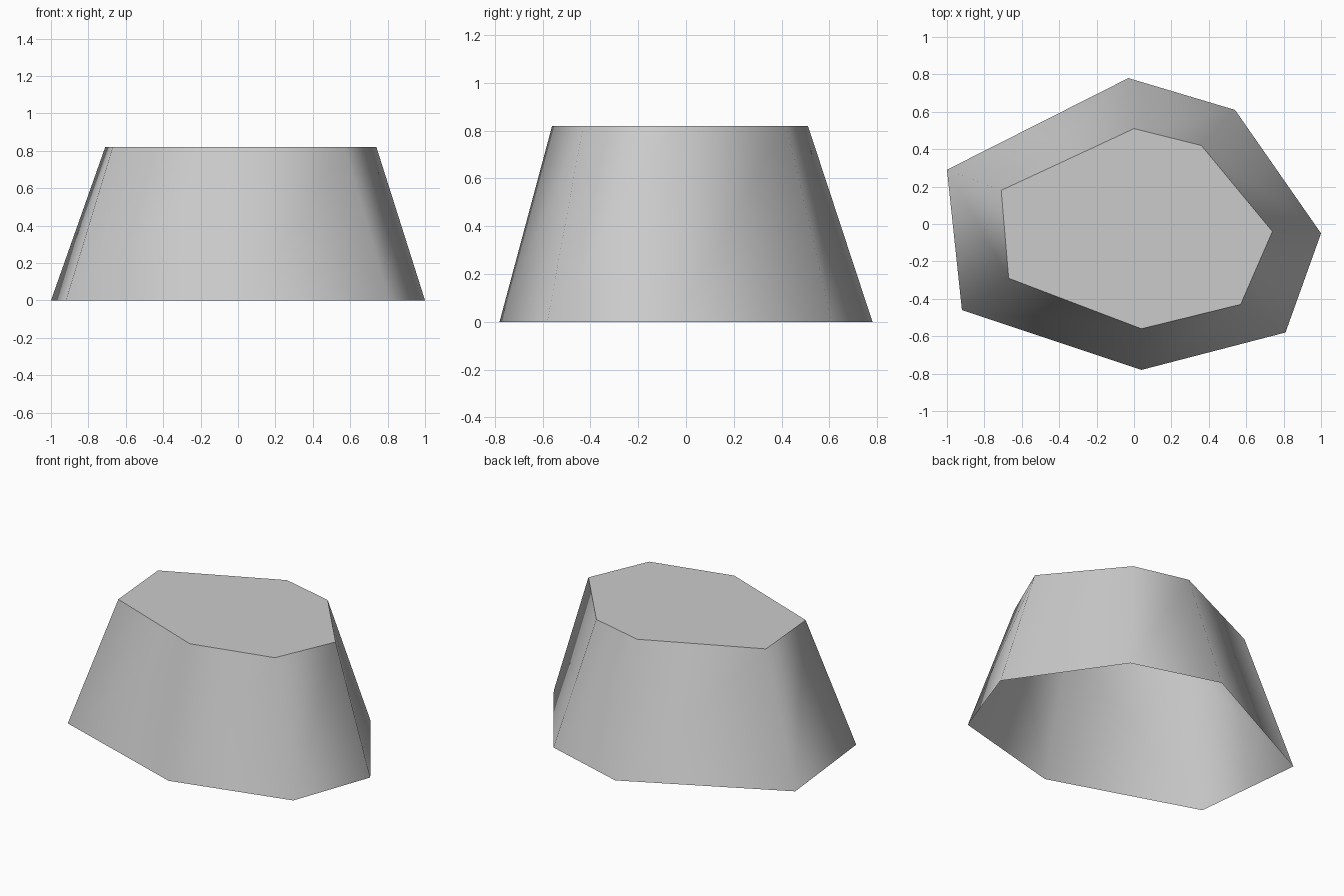
import bpy
import bmesh

cube = bpy.data.objects.get("Cube")
if cube:
    bpy.data.objects.remove(cube, do_unlink=True)

HEIGHT = 0.82
# Irregular seven-sided outlines, clockwise from the back corner
FOOT = [(-0.03, 0.78), (0.54, 0.61), (1, -0.05), (0.81, -0.58),
        (0.04, -0.78), (-0.92, -0.46), (-1, 0.29)]
RIM = [(0, 0.51), (0.36, 0.42), (0.74, -0.04), (0.57, -0.43),
       (0.04, -0.56), (-0.67, -0.29), (-0.71, 0.18)]


def make_material(name, color):
    mat = bpy.data.materials.new(name)
    mat.use_nodes = True
    mat.diffuse_color = color
    mat.node_tree.nodes["Principled BSDF"].inputs["Base Color"].default_value = color
    return mat


# Tapered block: smooth walls, flat top, open underneath
bm = bmesh.new()
low = [bm.verts.new((x, y, 0)) for x, y in FOOT]
high = [bm.verts.new((x, y, HEIGHT)) for x, y in RIM]
top = bm.faces.new(high[::-1])
for i in range(len(low)):
    j = (i + 1) % len(low)
    wall = bm.faces.new((low[j], low[i], high[i], high[j]))
    wall.smooth = True
for edge in top.edges:
    edge.smooth = False

mesh = bpy.data.meshes.new("tapered_block")
bm.to_mesh(mesh)
bm.free()
mesh.materials.append(make_material("stone grey", (0.6, 0.6, 0.6, 1)))
block = bpy.data.objects.new("tapered_block", mesh)
bpy.context.collection.objects.link(block)
